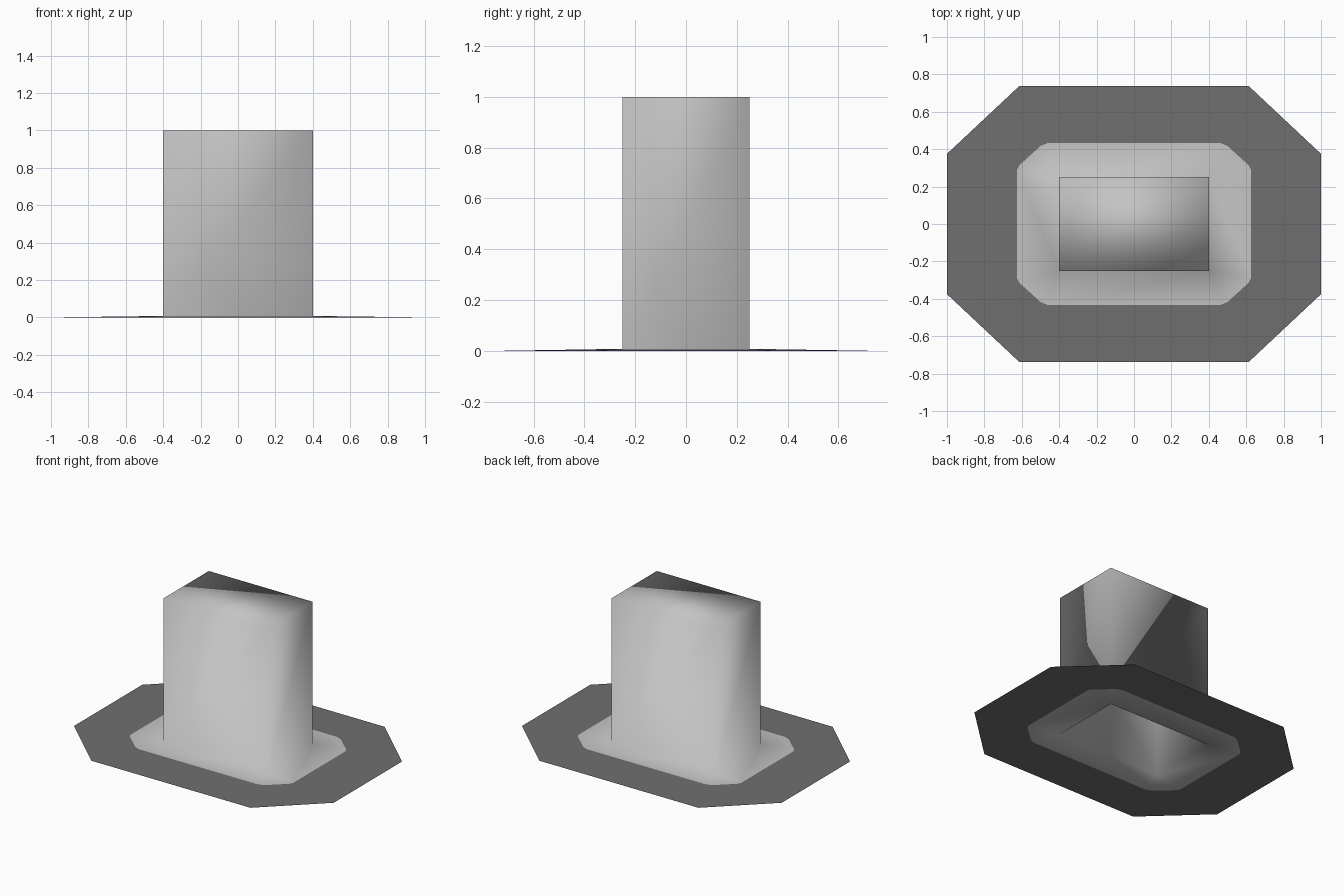
import bpy, bmesh

cube = bpy.data.objects.get("Cube")
if cube:
    bpy.data.objects.remove(cube, do_unlink=True)


def make_material(name, value):
    mat = bpy.data.materials.new(name)
    mat.use_nodes = True
    colour = (value, value, value, 1)
    mat.diffuse_color = colour
    mat.node_tree.nodes["Principled BSDF"].inputs["Base Color"].default_value = colour
    return mat


bm = bmesh.new()


def ring(points, z):
    """Mirror the points of one corner into four corners, counter-clockwise."""
    corners = []
    for sx, sy in ((1, 1), (-1, 1), (-1, -1), (1, -1)):
        order = points if sx * sy > 0 else points[::-1]
        corners.append([bm.verts.new((sx * x, sy * y, z)) for x, y in order])
    return corners


def bridge(inner, outer, material):
    """Join two rings with a face at each corner and one along each side."""
    for i in range(4):
        j = (i + 1) % 4
        faces = [(outer[i][-1], outer[j][0], inner[j][0], inner[i][-1])]
        if len(outer[i]) > 1:
            faces.append(outer[i] + inner[i][::-1])
        for verts in faces:
            face = bm.faces.new(verts)
            face.material_index = material


# Cross-sections from the top of the block down to the rim of the skirt
block = [(0.4, 0.25)]
border = [(0.626, 0.29), (0.612, 0.315), (0.5, 0.417), (0.46, 0.434)]
rim = [(1.0, 0.375), (0.613, 0.738)]
top = ring(block, 1.0)
foot = ring(block, 0.008)
middle = ring(border, 0.005)
edge = ring(rim, 0.0)

# Closed top, walls, pale skirt and dark skirt form one shell, open below
bm.faces.new([corner[0] for corner in top])
bridge(top, foot, 0)
bridge(foot, middle, 0)
bridge(middle, edge, 1)
for face in bm.faces:
    face.smooth = True

mesh = bpy.data.meshes.new("block_with_skirt")
bm.to_mesh(mesh)
bm.free()
mesh.materials.append(make_material("light grey", 0.55))
mesh.materials.append(make_material("dark grey", 0.16))
shell = bpy.data.objects.new("block_with_skirt", mesh)
bpy.context.collection.objects.link(shell)
